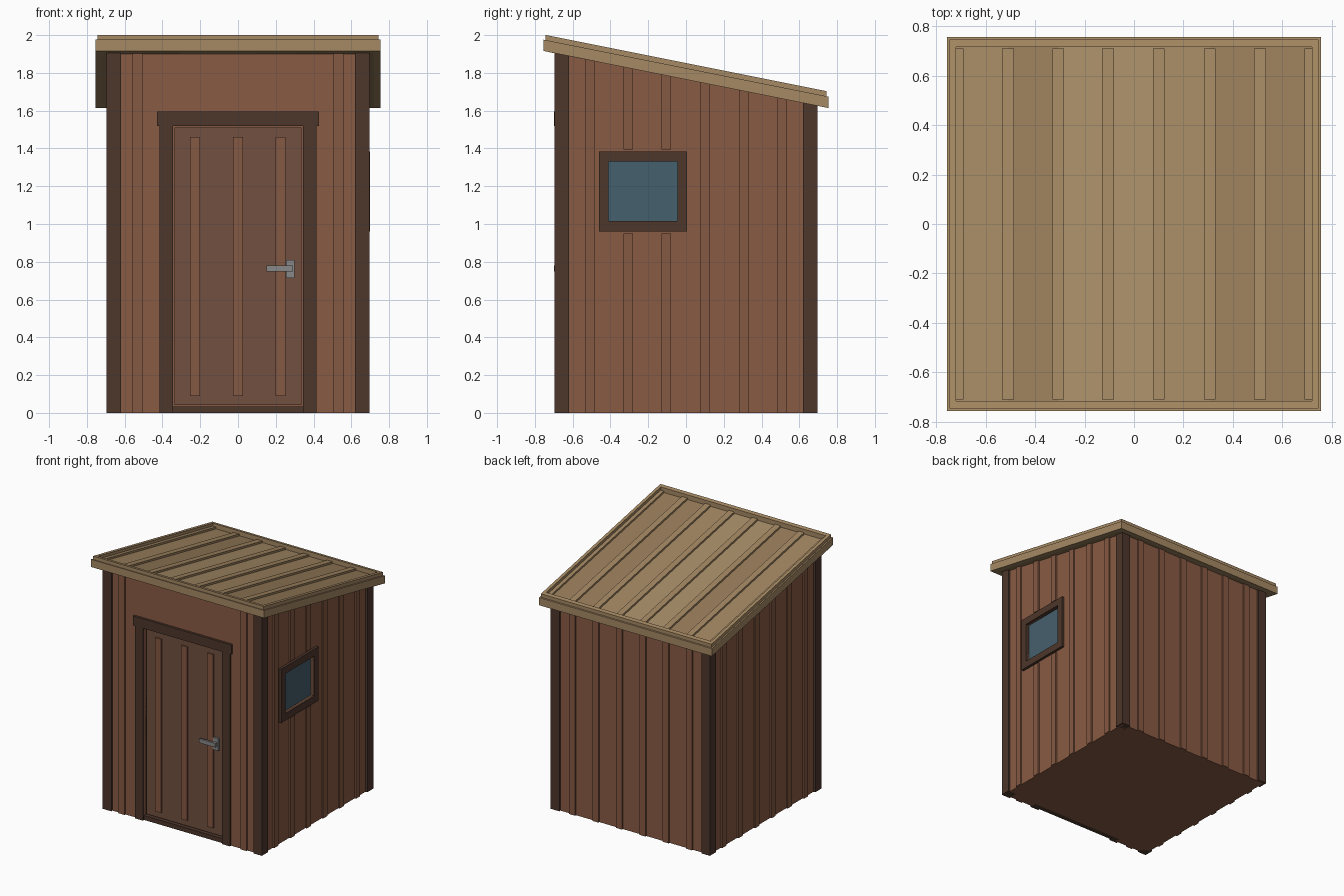
import bpy

if "Cube" in bpy.data.objects:
    bpy.data.objects.remove(bpy.data.objects["Cube"])

def material(name, rgb):
    m = bpy.data.materials.new(name)
    m.diffuse_color = (*rgb, 1)
    m.use_nodes = True
    m.node_tree.nodes["Principled BSDF"].inputs["Base Color"].default_value = m.diffuse_color
    return m

WALL = material("wall_wood", (0.25, 0.105, 0.057))
BATTEN = material("batten_wood", (0.235, 0.098, 0.055))
DARK = material("dark_trim", (0.075, 0.038, 0.025))
DOOR = material("door_wood", (0.165, 0.08, 0.05))
GLASS = material("glass", (0.06, 0.115, 0.15))
METAL = material("metal", (0.25, 0.25, 0.25))
RIM = material("roof_rim", (0.38, 0.25, 0.125))
BOARDS = [material(f"roof_board_{i}", c) for i, c in enumerate(
    [(0.36, 0.24, 0.12), (0.38, 0.26, 0.135), (0.31, 0.20, 0.10)])]

def roof_z(y):
    return 1.765 - 0.2 * y

def block(name, x, y, z, mat, slope=(False, False)):
    """Box from ranges; a sloped bottom or top is measured from the roof underside."""
    x, y = sorted(x), sorted(y)
    verts = []
    for k in (0, 1):
        for px, py in ((x[0], y[0]), (x[1], y[0]), (x[1], y[1]), (x[0], y[1])):
            verts.append((px, py, z[k] + (roof_z(py) if slope[k] else 0)))
    faces = [(3, 2, 1, 0), (4, 5, 6, 7), (0, 1, 5, 4),
             (1, 2, 6, 5), (2, 3, 7, 6), (3, 0, 4, 7)]
    mesh = bpy.data.meshes.new(name)
    mesh.from_pydata(verts, [], faces)
    mesh.materials.append(mat)
    ob = bpy.data.objects.new(name, mesh)
    bpy.context.collection.objects.link(ob)
    return ob

TOP = (False, True)
BOTH = (True, True)
W, P, B = 0.68, 0.695, 0.692      # wall, post and batten faces

# Walls with recesses for the door and window
body = block("shed_body", (-W, W), (-W, W), (0, 0.005), WALL, TOP)
cutters = [block("door_cutter", (-0.345, 0.345), (-0.8, -0.645), (-0.1, 1.52), WALL),
           block("window_cutter", (0.66, 0.8), (-0.41, -0.045), (1.015, 1.33), WALL)]
for c in cutters:
    mod = body.modifiers.new(c.name, "BOOLEAN")
    mod.operation = "DIFFERENCE"
    mod.solver = "EXACT"
    mod.object = c
    c.hide_render = True
    c.hide_set(True)

# Corner posts
for sx in (-1, 1):
    for sy in (-1, 1):
        block("corner_post", (sx * 0.62, sx * P), (sy * 0.62, sy * P), (0, 0.005), DARK, TOP)

# Wall battens
CENTRES = [-0.51, -0.306, -0.105, 0.1, 0.306, 0.51]
h = 0.026
for c in CENTRES:
    span = (c - h, c + h)
    block("left_batten", (-B, -W), span, (0, 0), BATTEN, TOP)
    block("back_batten", span, (W, B), (0, 0), BATTEN, TOP)
    if -0.4 < c < 0:
        block("right_batten_low", (W, B), span, (0, 0.95), BATTEN)
        block("right_batten_high", (W, B), span, (1.395, 0), BATTEN, TOP)
    else:
        block("right_batten", (W, B), span, (0, 0), BATTEN, TOP)
for s in (-1, 1):
    block("front_batten", (s * 0.505, s * 0.558), (-B, -W), (0, 0), BATTEN, TOP)

# Door, frame and sill
for s in (-1, 1):
    block("door_jamb", (s * 0.345, s * 0.415), (-P, -0.64), (0, 1.52), DARK)
block("door_lintel", (-0.43, 0.43), (-0.698, -0.64), (1.52, 1.595), DARK)
block("door_sill", (-0.345, 0.345), (-0.68, -0.64), (0, 0.035), DARK)
block("door", (-0.337, 0.337), (-0.66, -0.64), (0.042, 1.512), DOOR)
for c in (-0.228, 0, 0.225):
    block("door_batten", (c - h, c + h), (-0.672, -0.66), (0.09, 1.46), BATTEN)

# Handle
block("handle_plate", (0.255, 0.3), (-0.675, -0.66), (0.715, 0.81), METAL)
block("handle_stem", (0.265, 0.29), (-0.69, -0.67), (0.75, 0.78), METAL)
block("handle_lever", (0.15, 0.29), (-0.698, -0.683), (0.748, 0.78), METAL)

# Window
block("window_pane", (0.655, 0.67), (-0.41, -0.045), (1.015, 1.33), GLASS)
for y in ((-0.46, -0.41), (-0.045, 0.005)):
    block("window_stile", (0.66, 0.7), y, (0.96, 1.385), DARK)
for z in ((0.96, 1.015), (1.33, 1.385)):
    block("window_rail", (0.66, 0.7), (-0.41, -0.045), z, DARK)

# Roof rim: wide fascia with a narrower cap on top
for name, outer, z in (("fascia", 0.755, (0, 0.06)), ("rim_cap", 0.745, (0.06, 0.087))):
    for s in (-1, 1):
        block("side_" + name, (s * 0.72, s * outer), (-outer, outer), z, RIM, BOTH)
        block("end_" + name, (-0.72, 0.72), (s * 0.715, s * outer), z, RIM, BOTH)

# Roof boards and battens
edges = [-0.72] + CENTRES + [0.72]
for i in range(7):
    block("roof_board", (edges[i], edges[i + 1]), (-0.715, 0.715), (0, 0.05),
          BOARDS[(i * 2 + i // 3) % 3], BOTH)
for c in CENTRES:
    block("roof_batten", (c - 0.024, c + 0.024), (-0.71, 0.71), (0.05, 0.065), BOARDS[0], BOTH)
for s in (-1, 1):
    block("edge_roof_batten", (s * 0.69, s * 0.719), (-0.71, 0.71), (0.05, 0.065), BOARDS[0], BOTH)
